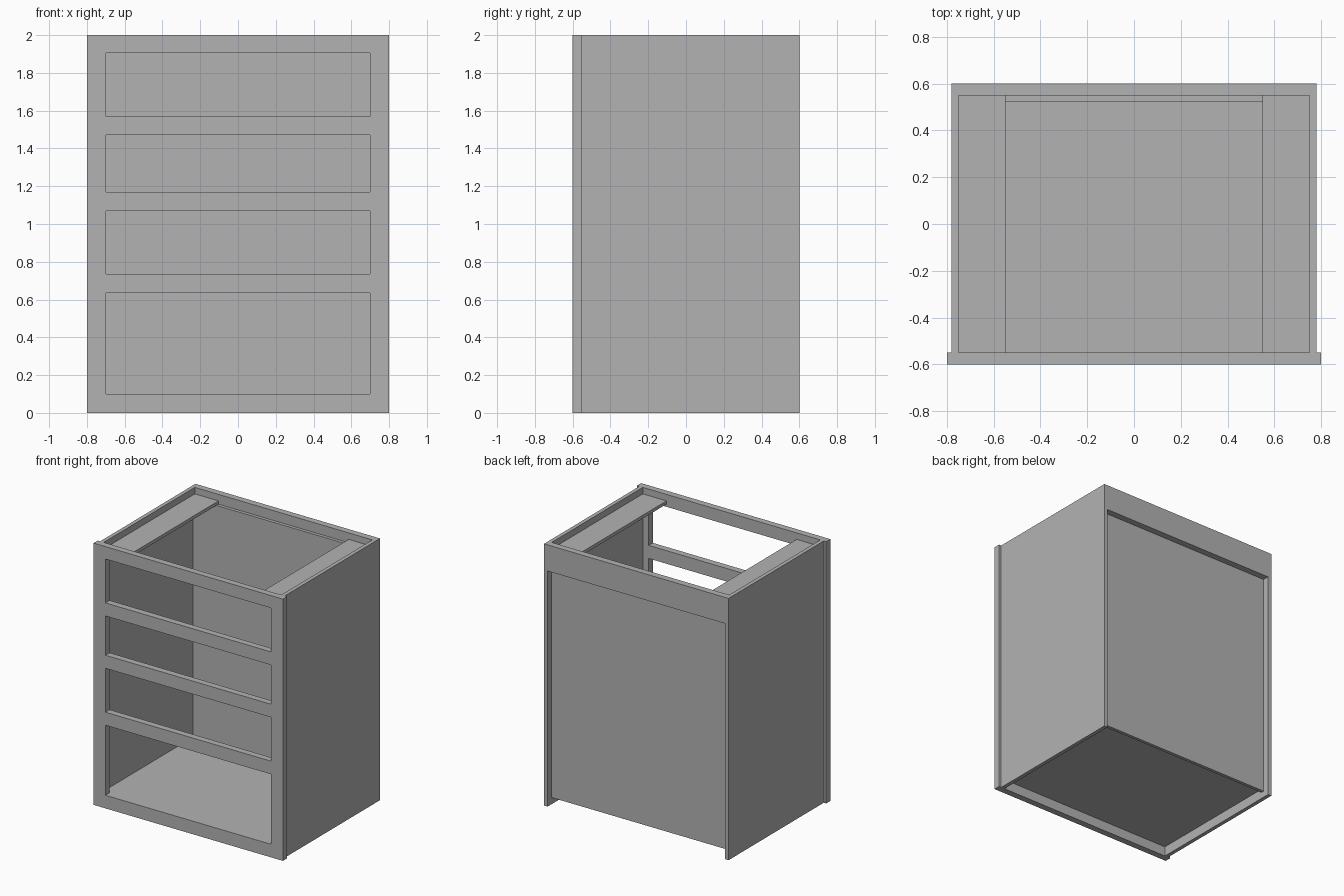
import bpy
import bmesh
from mathutils import Vector

cube = bpy.data.objects.get("Cube")
if cube:
    bpy.data.objects.remove(cube, do_unlink=True)

# One plain grey finish
grey = bpy.data.materials.new("plain_grey")
grey.use_nodes = True
colour = (0.45, 0.45, 0.45, 1)
grey.diffuse_color = colour
grey.node_tree.nodes["Principled BSDF"].inputs["Base Color"].default_value = colour


def add_object(name, bm):
    bmesh.ops.recalc_face_normals(bm, faces=bm.faces)
    mesh = bpy.data.meshes.new(name)
    bm.to_mesh(mesh)
    bm.free()
    mesh.materials.append(grey)
    obj = bpy.data.objects.new(name, mesh)
    bpy.context.collection.objects.link(obj)
    return obj


def board(name, x, y, z):
    """Box board from (min, max) ranges on each axis."""
    bm = bmesh.new()
    bmesh.ops.create_cube(bm, size=1)
    for v in bm.verts:
        v.co = Vector([r[0] if c < 0 else r[1] for c, r in zip(v.co, (x, y, z))])
    return add_object(name, bm)


# Main dimensions
HALF, OUTER, INNER = 0.8, 0.78, 0.75
FRONT, FRAME_BACK, RAIL_FRONT, BACK = -0.6, -0.55, 0.55, 0.6
HEIGHT, PLY = 2.0, 0.025

# Face frame: a sheet of cells with the drawer openings left out, then extruded
openings = [(0.1, 0.635), (0.735, 1.07), (1.17, 1.47), (1.57, 1.905)]
xs = [-HALF, -0.7, 0.7, HALF]
zs = [0] + [z for pair in openings for z in pair] + [HEIGHT]
bm = bmesh.new()
grid = [[bm.verts.new((x, FRONT, z)) for x in xs] for z in zs]
for row in range(len(zs) - 1):
    for col in range(len(xs) - 1):
        if col == 1 and row % 2 == 1:
            continue
        low, high = grid[row], grid[row + 1]
        bm.faces.new((low[col], low[col + 1], high[col + 1], high[col]))
sheet = bmesh.ops.extrude_face_region(bm, geom=bm.faces[:])
moved = [g for g in sheet["geom"] if isinstance(g, bmesh.types.BMVert)]
bmesh.ops.translate(bm, verts=moved, vec=(0, FRAME_BACK - FRONT, 0))
add_object("face_frame", bm)

# Side panels and the top stretchers along them
for side, s in (("left", 1), ("right", -1)):
    board(side + "_side_panel", sorted((s * INNER, s * OUTER)),
          (FRAME_BACK, BACK), (0, HEIGHT))
    board(side + "_top_stretcher", sorted((s * 0.55, s * INNER)),
          (FRAME_BACK, RAIL_FRONT), (1.95 - PLY, 1.95))

# Back rail, recessed back panel and floor
width = (-INNER, INNER)
board("back_rail", width, (RAIL_FRONT, BACK), (1.8, HEIGHT))
board("back_panel", width, (RAIL_FRONT - PLY, RAIL_FRONT), (0.05, 1.95 - PLY))
board("floor_panel", width, (FRAME_BACK, RAIL_FRONT - PLY), (0.1 - PLY, 0.1))
